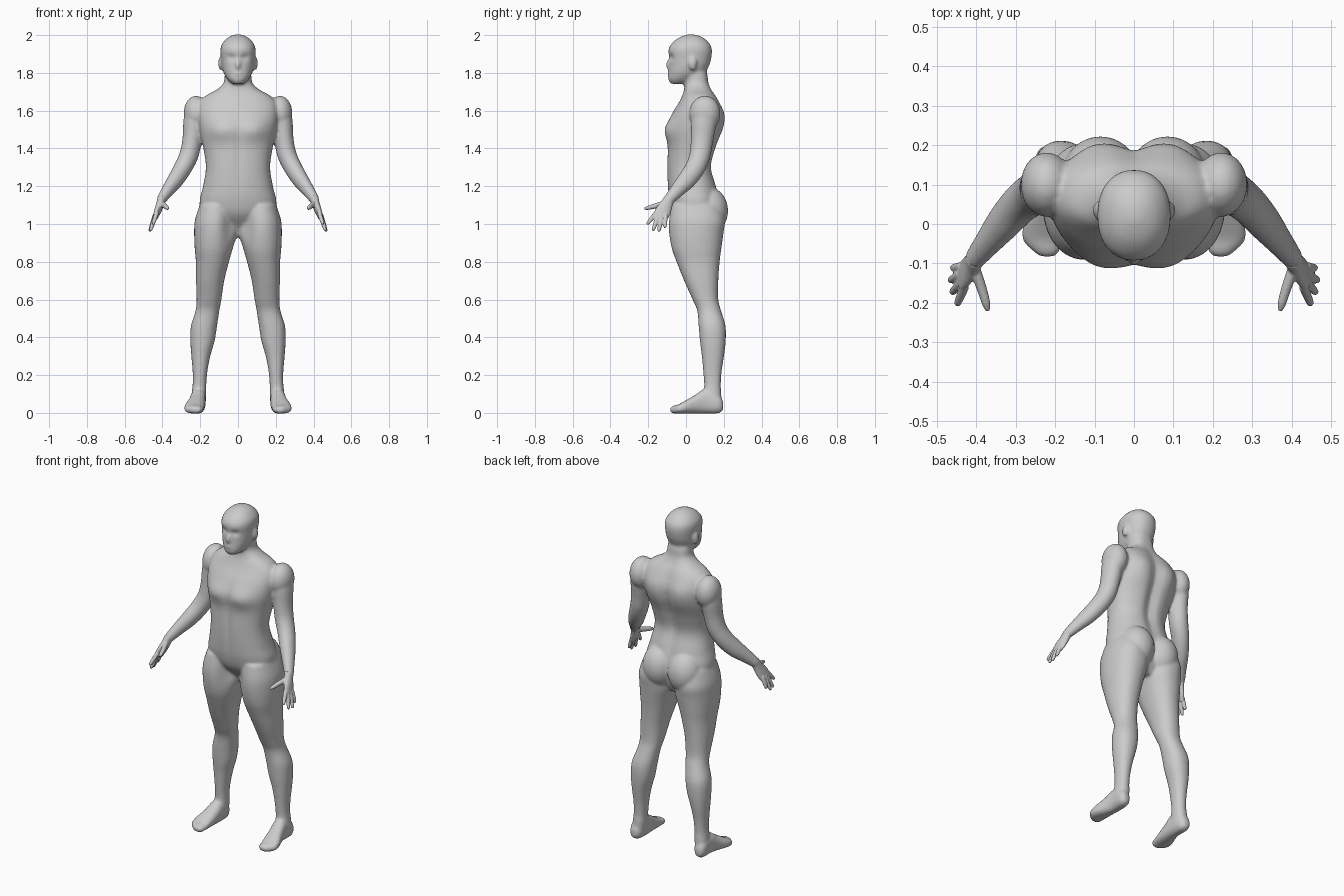
import bpy, bmesh, math
from mathutils import Vector, Matrix

skin = bpy.data.materials.new("light grey")
skin.diffuse_color = (0.6, 0.6, 0.6, 1)


def spline(rows, steps=5):
    """Catmull-Rom interpolation of rows of numbers."""
    out = []
    for i in range(len(rows) - 1):
        a, b, c, d = (rows[max(0, min(len(rows) - 1, i + k))] for k in (-1, 0, 1, 2))
        for s in range(steps):
            t = s / steps
            out.append([0.5 * (2 * q + (r - p) * t + (2 * p - 5 * q + 4 * r - e) * t * t
                               + (3 * q - p - 3 * r + e) * t ** 3)
                        for p, q, r, e in zip(a, b, c, d)])
    return out + [list(rows[-1])]


def skin_rings(bm, rings, dents=()):
    """Join rings of points into a closed tube, then push it in or out softly."""
    loops = []
    for ring in rings:
        loop = []
        for p in ring:
            move = Vector()
            for c, r, v in dents:
                f = sum(((p[k] - c[k]) / r[k]) ** 2 for k in range(3))
                move += Vector(v) * math.exp(-f)
            loop.append(bm.verts.new(p + move))
        loops.append(loop)
    n = len(loops[0])
    faces = [bm.faces.new((a[i], a[(i + 1) % n], b[(i + 1) % n], b[i]))
             for a, b in zip(loops, loops[1:]) for i in range(n)]
    faces += [bm.faces.new(loops[0]), bm.faces.new(loops[-1])]
    bmesh.ops.recalc_face_normals(bm, faces=faces)


def angles(n):
    return [(math.cos(2 * math.pi * i / n), math.sin(2 * math.pi * i / n)) for i in range(n)]


def slices(bm, rows, side=1, power=2.0, dents=(), along_y=False):
    """Rows: position along the axis, x from, x to, then the other span."""
    rings = []
    for w, x0, x1, a0, a1 in spline(rows):
        ring = []
        for c, s in angles(56):
            x = (x0 + x1) / 2 + (x1 - x0) / 2 * math.copysign(abs(c) ** (2 / power), c)
            a = (a0 + a1) / 2 + (a1 - a0) / 2 * math.copysign(abs(s) ** (2 / power), s)
            ring.append(Vector((x * side, w, a) if along_y else (x * side, a, w)))
        rings.append(ring)
    skin_rings(bm, rings, dents)


def limb(bm, rows, side=1, n=28):
    """Rows: centre x, y, z, then the sideways and the front-to-back radius."""
    pts = spline(rows)
    rings = []
    for i, row in enumerate(pts):
        t = (Vector(pts[min(i + 1, len(pts) - 1)][:3]) - Vector(pts[max(i - 1, 0)][:3])).normalized()
        u = Vector((1, 0, 0))
        u = (u - t * u.dot(t)).normalized()
        v = t.cross(u)
        ring = []
        for c, s in angles(n):
            p = Vector(row[:3]) + u * row[3] * c + v * row[4] * s
            ring.append(Vector((p.x * side, p.y, p.z)))
        rings.append(ring)
    skin_rings(bm, rings)


def ball(bm, centre, radii, side=1):
    m = Matrix.Translation((centre[0] * side, *centre[1:])) @ Matrix.Diagonal((*radii, 1))
    bmesh.ops.create_uvsphere(bm, u_segments=28, v_segments=18, radius=1, matrix=m)


def finish(bm, name, voxel, smooth):
    """Fuse the overlapping volumes into one soft surface."""
    me = bpy.data.meshes.new(name)
    bm.to_mesh(me)
    bm.free()
    me.materials.append(skin)
    ob = bpy.data.objects.new(name, me)
    bpy.context.collection.objects.link(ob)
    fuse = ob.modifiers.new("fuse", 'REMESH')
    fuse.mode = 'VOXEL'
    fuse.voxel_size = voxel
    fuse.use_smooth_shade = True
    soft = ob.modifiers.new("soften", 'SMOOTH')
    soft.factor = 0.5
    soft.iterations = smooth
    return ob


body = bmesh.new()

# torso and neck, with spine, stomach line, chest and shoulder blades
torso = [(.93, .06, .02, .13), (.98, .13, -.01, .16), (1.05, .19, -.065, .175),
         (1.12, .203, -.088, .18), (1.2, .185, -.097, .163), (1.3, .17, -.1, .138),
         (1.4, .183, -.098, .16), (1.5, .205, -.098, .193), (1.58, .215, -.075, .198),
         (1.64, .205, -.04, .178), (1.68, .17, -.02, .158), (1.71, .115, -.01, .138),
         (1.745, .077, -.008, .122), (1.79, .07, -.01, .115), (1.84, .06, 0, .1)]
dents = [((0, .17, 1.4), (.035, .1, .26), (0, -.025, 0)),
         ((0, -.1, 1.36), (.018, .1, .2), (0, .008, 0))]
for s in (-1, 1):
    dents += [((s * .09, -.1, 1.5), (.075, .09, .055), (0, -.022, 0)),
              ((s * .1, .19, 1.56), (.06, .08, .09), (0, .014, 0))]
slices(body, [(z, -w, w, a, b) for z, w, a, b in torso], power=2.3, dents=dents)

# head with eye sockets, brow and mouth line
head = [(1.742, .03, -.08, 0), (1.765, .055, -.094, .05), (1.8, .076, -.093, .1),
        (1.84, .086, -.09, .123), (1.88, .09, -.09, .134), (1.92, .093, -.093, .137),
        (1.95, .086, -.08, .128), (1.98, .062, -.048, .1), (1.997, .034, -.012, .068),
        (2.004, .008, .015, .035)]
dents = [((0, -.09, 1.795), (.03, .04, .007), (0, .006, 0))]
for s in (-1, 1):
    dents += [((s * .036, -.08, 1.882), (.02, .04, .015), (0, .014, 0))]
slices(body, [(z, -w, w, a, b) for z, w, a, b in head], power=2.2, dents=dents)
ball(body, (0, -.089, 1.842), (.014, .017, .03))
ball(body, (0, -.088, 1.795), (.026, .01, .013))

leg = [(1.1, .03, .203, -.075, .18), (1.02, .012, .228, -.09, .205), (.95, .005, .232, -.09, .198),
       (.87, .028, .229, -.075, .187), (.8, .048, .223, -.05, .178), (.7, .073, .222, -.01, .171),
       (.6, .088, .219, .035, .171), (.54, .099, .225, .06, .186), (.46, .111, .249, .067, .209),
       (.38, .124, .252, .074, .21), (.3, .147, .247, .084, .201), (.22, .162, .24, .091, .189),
       (.15, .168, .24, .096, .184), (.1, .168, .246, .09, .187), (.04, .172, .25, .06, .19)]
foot = [(.197, .2, .235, .015, .06), (.17, .178, .25, -.002, .1), (.1, .171, .253, -.003, .125),
        (.05, .174, .264, -.003, .096), (0, .177, .281, -.003, .067), (-.04, .182, .283, -.003, .045),
        (-.068, .188, .258, -.003, .037), (-.083, .202, .238, .006, .027)]
arm = [(.215, .1, 1.62, .05, .06), (.232, .095, 1.55, .056, .068), (.243, .085, 1.45, .051, .06),
       (.258, .075, 1.37, .051, .056), (.29, .05, 1.3, .048, .053), (.33, .005, 1.235, .043, .05),
       (.37, -.045, 1.18, .034, .039), (.4, -.083, 1.137, .027, .031), (.408, -.095, 1.12, .023, .029)]

for s in (-1, 1):
    # legs with the hollow beside the groin, feet and buttocks
    slices(body, leg, s, 2.2, [((s * .04, -.08, .97), (.045, .07, .09), (0, .03, 0))])
    slices(body, foot, s, 2.4, along_y=True)
    ball(body, (.085, .12, 1.07), (.1, .103, .125), s)
    # shoulders, arms and ears
    ball(body, (.222, .1, 1.585), (.066, .082, .094), s)
    limb(body, arm, s)
    ball(body, (.093, .035, 1.85), (.012, .022, .036), s)
finish(body, "body", 0.008, 6)

# hands: palm, thumb and four fingers
palm = [(.402, -.085, 1.14, .024, .028), (.41, -.1, 1.11, .022, .032),
        (.425, -.12, 1.07, .018, .041), (.438, -.136, 1.038, .013, .04)]
thumb = [(.408, -.105, 1.11, .015, .018), (.388, -.16, 1.096, .013, .014),
         (.376, -.2, 1.086, .011, .011), (.371, -.22, 1.08, .006, .006)]
fingers = [((.43, -.158, 1.06), (.45, -.206, .998)), ((.436, -.147, 1.05), (.463, -.175, .964)),
           ((.44, -.128, 1.045), (.468, -.144, .96)), ((.437, -.108, 1.05), (.462, -.112, .98))]
for s, name in ((-1, "right_hand"), (1, "left_hand")):
    hand = bmesh.new()
    limb(hand, palm, s)
    limb(hand, thumb, s, 16)
    for base, tip in fingers:
        a, b = Vector(base), Vector(tip)
        limb(hand, [(*a.lerp(b, t), r, r) for t, r in
                    ((0, .012), (.4, .0115), (.85, .0095), (1, .005))], s, 16)
    finish(hand, name, 0.004, 2)
